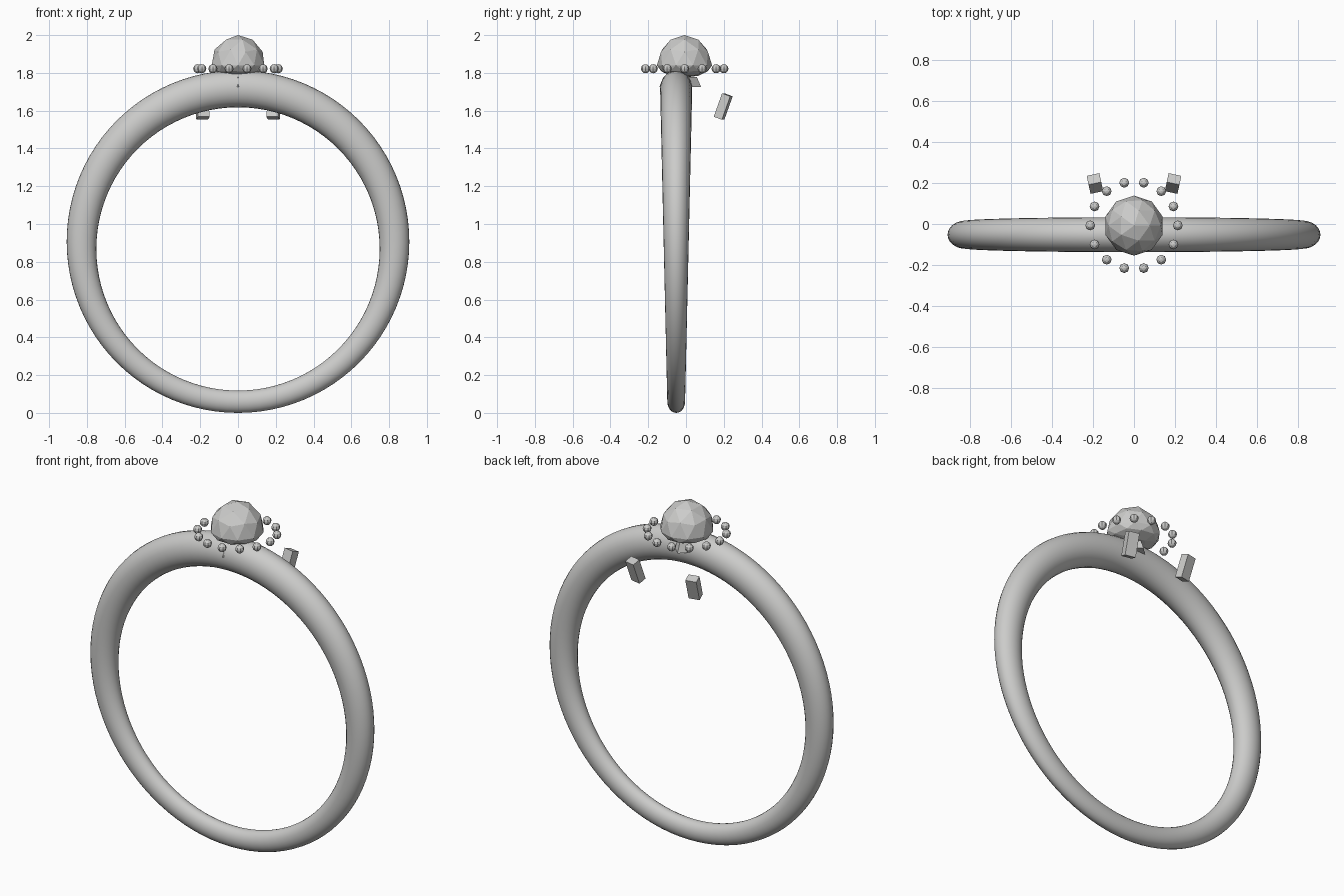
import bpy, bmesh
from math import sin, cos, pi, radians
from mathutils import Matrix, Vector

cube = bpy.data.objects.get("Cube")
if cube:
    bpy.data.objects.remove(cube, do_unlink=True)

metal = bpy.data.materials.new("pale_grey")
metal.use_nodes = True
grey = (0.6, 0.6, 0.59, 1)
metal.diffuse_color = grey
metal.node_tree.nodes["Principled BSDF"].inputs["Base Color"].default_value = grey


def make(name, bm, smooth=False):
    bmesh.ops.recalc_face_normals(bm, faces=bm.faces)
    for f in bm.faces:
        f.smooth = smooth
    mesh = bpy.data.meshes.new(name)
    bm.to_mesh(mesh)
    bm.free()
    mesh.materials.append(metal)
    ob = bpy.data.objects.new(name, mesh)
    bpy.context.collection.objects.link(ob)
    return ob


# Band: oval section swept round, thicker and wider towards the top
STEPS, SIDES = 96, 24
OUTER, INNER = 0.907, 0.75
bm = bmesh.new()
rings = []
for i in range(STEPS):
    a = 2 * pi * i / STEPS
    out = Vector((OUTER * sin(a), 0, OUTER + OUTER * cos(a)))
    inn = Vector((INNER * sin(a), 0, 0.868 + INNER * cos(a)))
    mid, half = (out + inn) / 2, (out - inn) / 2
    width = 0.066 + 0.019 * cos(a)
    ring = []
    for j in range(SIDES):
        b = 2 * pi * j / SIDES
        ring.append(bm.verts.new(mid + half * cos(b) + Vector((0, width * sin(b) - 0.052, 0))))
    rings.append(ring)
for i in range(STEPS):
    r, s = rings[i], rings[(i + 1) % STEPS]
    for j in range(SIDES):
        k = (j + 1) % SIDES
        bm.faces.new((r[j], r[k], s[k], s[j]))
make("band", bm, smooth=True)

# Main stone: faceted dome with a flattened underside
bm = bmesh.new()
bmesh.ops.create_icosphere(bm, subdivisions=2, radius=1)
for v in bm.verts:
    v.co.z *= 0.16 if v.co.z > 0 else 0.065
    v.co.x *= 0.146
    v.co.y *= 0.146
bmesh.ops.translate(bm, verts=bm.verts, vec=(0, -0.008, 1.84))
make("main_stone", bm)

# Setting: small four-sided flare under the stone
bm = bmesh.new()
bmesh.ops.create_cone(bm, cap_ends=True, segments=4, radius1=0.111, radius2=0.088,
                      depth=0.055, matrix=Matrix.Translation((0, -0.031, 1.752)))
make("stone_setting", bm)

# Halo of beads around the stone
BEADS = 14
for i in range(BEADS):
    a = 2 * pi * i / BEADS
    bm = bmesh.new()
    bmesh.ops.create_uvsphere(bm, u_segments=8, v_segments=6, radius=0.024)
    bmesh.ops.translate(bm, verts=bm.verts,
                        vec=(0.213 * cos(a), -0.007 + 0.213 * sin(a), 1.822))
    make(f"halo_bead_{i + 1}", bm)

# Pair of leaning prongs behind the band
for side, name in ((1, "left_prong"), (-1, "right_prong")):
    bm = bmesh.new()
    place = (Matrix.Translation((0.19 * side, 0.197, 1.622))
             @ Matrix.Rotation(radians(-12 * side), 4, 'Z')
             @ Matrix.Rotation(radians(-20), 4, 'X')
             @ Matrix.Diagonal((0.063, 0.047, 0.132, 1)))
    bmesh.ops.create_cube(bm, size=1, matrix=place)
    make(name, bm)
